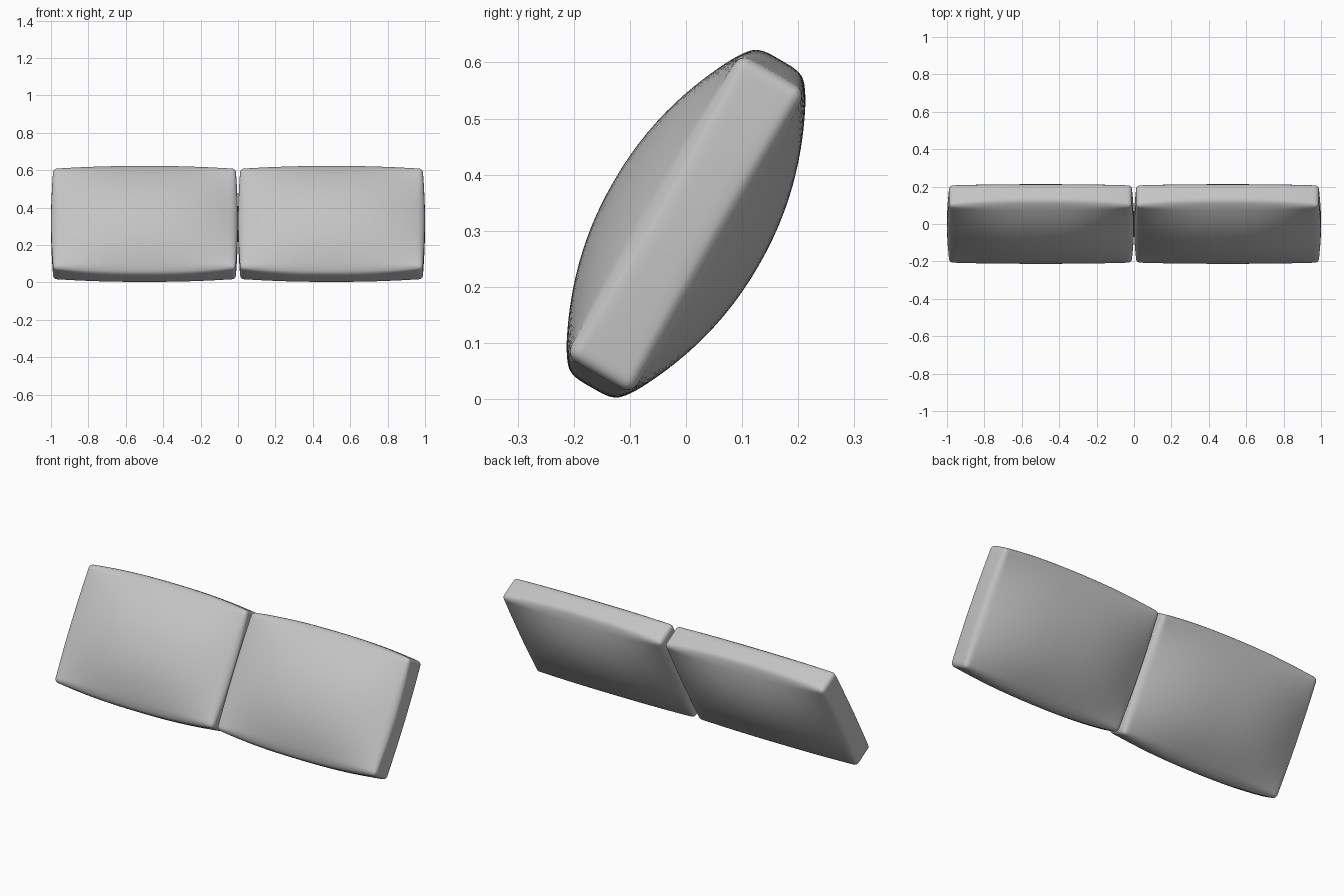
import bpy, bmesh, math
from mathutils import Vector, Matrix

if "Cube" in bpy.data.objects:
    bpy.data.objects.remove(bpy.data.objects["Cube"])

fabric = bpy.data.materials.new("grey_fabric")
fabric.use_nodes = True
GREY = (0.55, 0.55, 0.55, 1)
fabric.diffuse_color = GREY
fabric.node_tree.nodes["Principled BSDF"].inputs["Base Color"].default_value = GREY

# Half width, half thickness and half height of one cushion before stuffing
HALF = Vector((0.488, 0.0675, 0.31))
ROUND = 0.02
TILT = Matrix.Rotation(math.radians(-30), 3, "X")


def dome(t, power):
    return 1 - min(abs(t), 1) ** power


def stuffed(p):
    """Round the box edges, then swell every face towards its middle."""
    box = Vector([math.sin(c * math.pi / 2) * h for c, h in zip(p, HALF)])
    inner = Vector([max(-h + ROUND, min(h - ROUND, c)) for c, h in zip(box, HALF)])
    offset = box - inner
    if offset.length > 0:
        box = inner + offset.normalized() * ROUND
    x, y, z = [c / h for c, h in zip(box, HALF)]
    return Vector((
        box.x + 0.012 * x * dome(y, 4) * dome(z, 2),
        box.y + 0.082 * y * dome(x, 2.4) * dome(z, 2.1),
        box.z + 0.027 * z * dome(x, 2.4) * dome(y, 4),
    ))


def cushion(name, side):
    bm = bmesh.new()
    bmesh.ops.create_cube(bm, size=2)
    bmesh.ops.subdivide_edges(bm, edges=bm.edges[:], cuts=35, use_grid_fill=True)
    for v in bm.verts:
        v.co = TILT @ stuffed(v.co)
    for f in bm.faces:
        f.smooth = True
    mesh = bpy.data.meshes.new(name)
    bm.to_mesh(mesh)
    bm.free()
    mesh.materials.append(fabric)
    obj = bpy.data.objects.new(name, mesh)
    obj.location = (side * 0.5, 0, 0.3125)
    bpy.context.collection.objects.link(obj)


# Two back cushions side by side, leaning backwards
cushion("left_back_cushion", 1)
cushion("right_back_cushion", -1)
